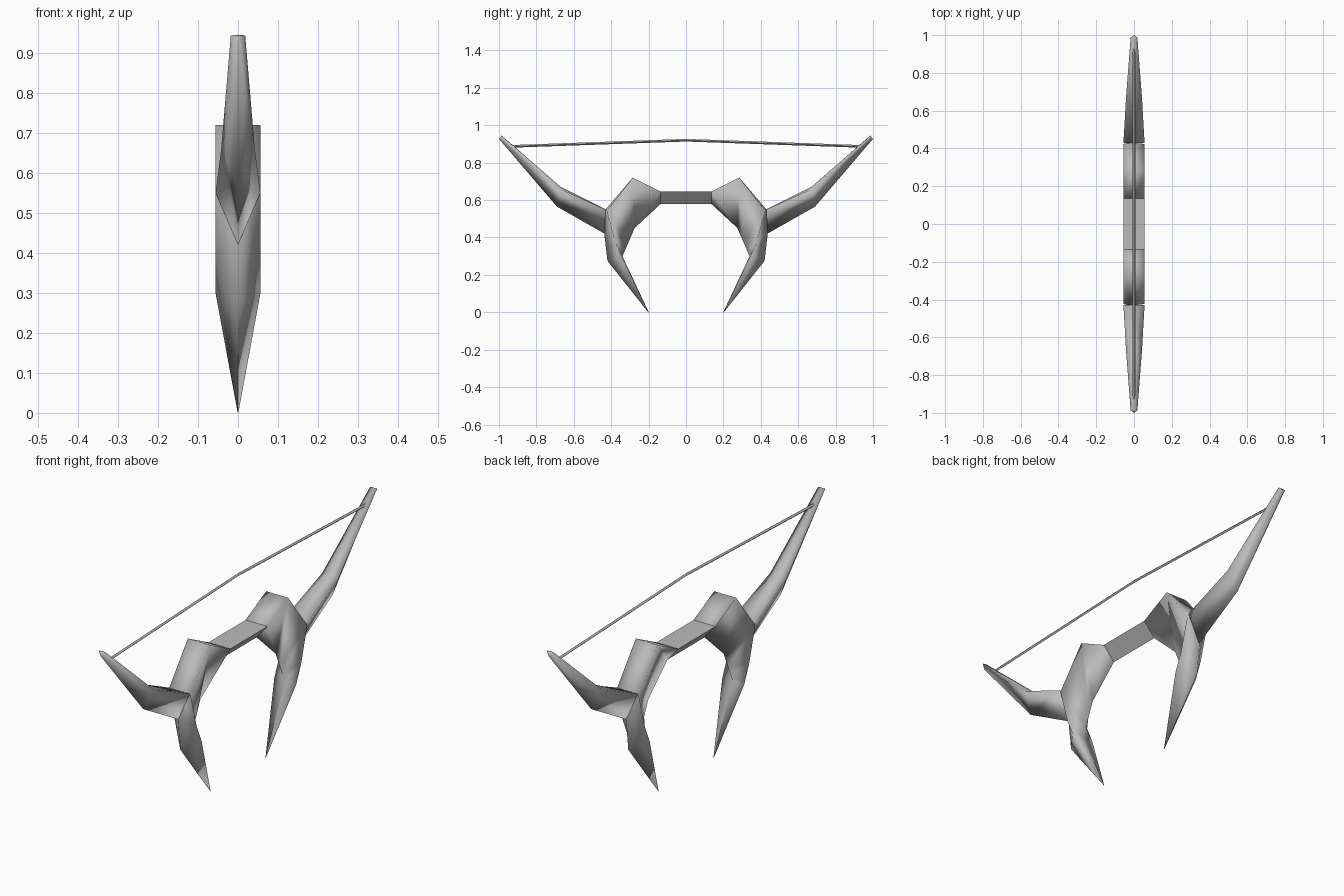
import bpy, bmesh
from mathutils import Vector

if "Cube" in bpy.data.objects:
    bpy.data.objects.remove(bpy.data.objects["Cube"])

grey = bpy.data.materials.new("plain grey")
grey.use_nodes = True
grey.diffuse_color = (0.5, 0.5, 0.5, 1)
grey.node_tree.nodes["Principled BSDF"].inputs["Base Color"].default_value = grey.diffuse_color


def loft(name, sections, side=1, smooth=True):
    """Skin kite sections: (crest yz, keel yz, half width, place of the wide edge from crest to keel)."""
    bm = bmesh.new()
    rings = []
    for crest, keel, half, place in sections:
        crest = Vector((0, crest[0] * side, crest[1]))
        keel = Vector((0, keel[0] * side, keel[1]))
        mid = crest.lerp(keel, place)
        out = Vector((half, 0, 0))
        rings.append([bm.verts.new(p) for p in (crest, mid + out, keel, mid - out)])
    for a, b in zip(rings, rings[1:]):
        for i in range(4):
            j = (i + 1) % 4
            bm.faces.new((a[i], a[j], b[j], b[i]))
    for ring in (rings[0], rings[-1]):
        bm.faces.new(ring)
    bmesh.ops.remove_doubles(bm, verts=bm.verts, dist=0.0005)
    bmesh.ops.recalc_face_normals(bm, faces=bm.faces)
    for f in bm.faces:
        f.smooth = smooth and len(f.verts) > 2
    mesh = bpy.data.meshes.new(name)
    bm.to_mesh(mesh)
    bm.free()
    mesh.materials.append(grey)
    obj = bpy.data.objects.new(name, mesh)
    bpy.context.collection.objects.link(obj)
    return obj


W = 0.056

# Hand grip, flat on top with a keel beneath
loft("grip", [((y, 0.645), (y, 0.58), W, 0) for y in (-0.135, 0.135)], smooth=False)

# Riser running into a hooked blade: the wide edge moves from crest to inner side
riser = [
    ((0.135, 0.645), (0.135, 0.58), W, 0),
    ((0.285, 0.72), (0.275, 0.45), W, 0),
    ((0.43, 0.55), (0.305, 0.38), W, 0.05),
    ((0.437, 0.42), (0.322, 0.34), W, 0.5),
    ((0.42, 0.275), (0.34, 0.30), W, 0.95),
    ((0.202, 0.0), (0.2, 0.002), 0.001, 0.5),
]

# Swept limb, flat on the string side and keeled below
limb = [
    ((0.43, 0.55), (0.435, 0.42), W, 0),
    ((0.67, 0.67), (0.69, 0.565), 0.042, 0.1),
    ((0.985, 0.945), (1.0, 0.927), 0.018, 0.1),
]

for label, side in (("front", -1), ("back", 1)):
    loft(label + "_riser_blade", riser, side)
    loft(label + "_limb", limb, side)

# Bow string, slightly raised in the middle
r = 0.007
loft("string", [((y, z + r), (y, z - r), r, 0.5)
                for y, z in ((-0.935, 0.887), (0, 0.92), (0.935, 0.887))], smooth=False)
